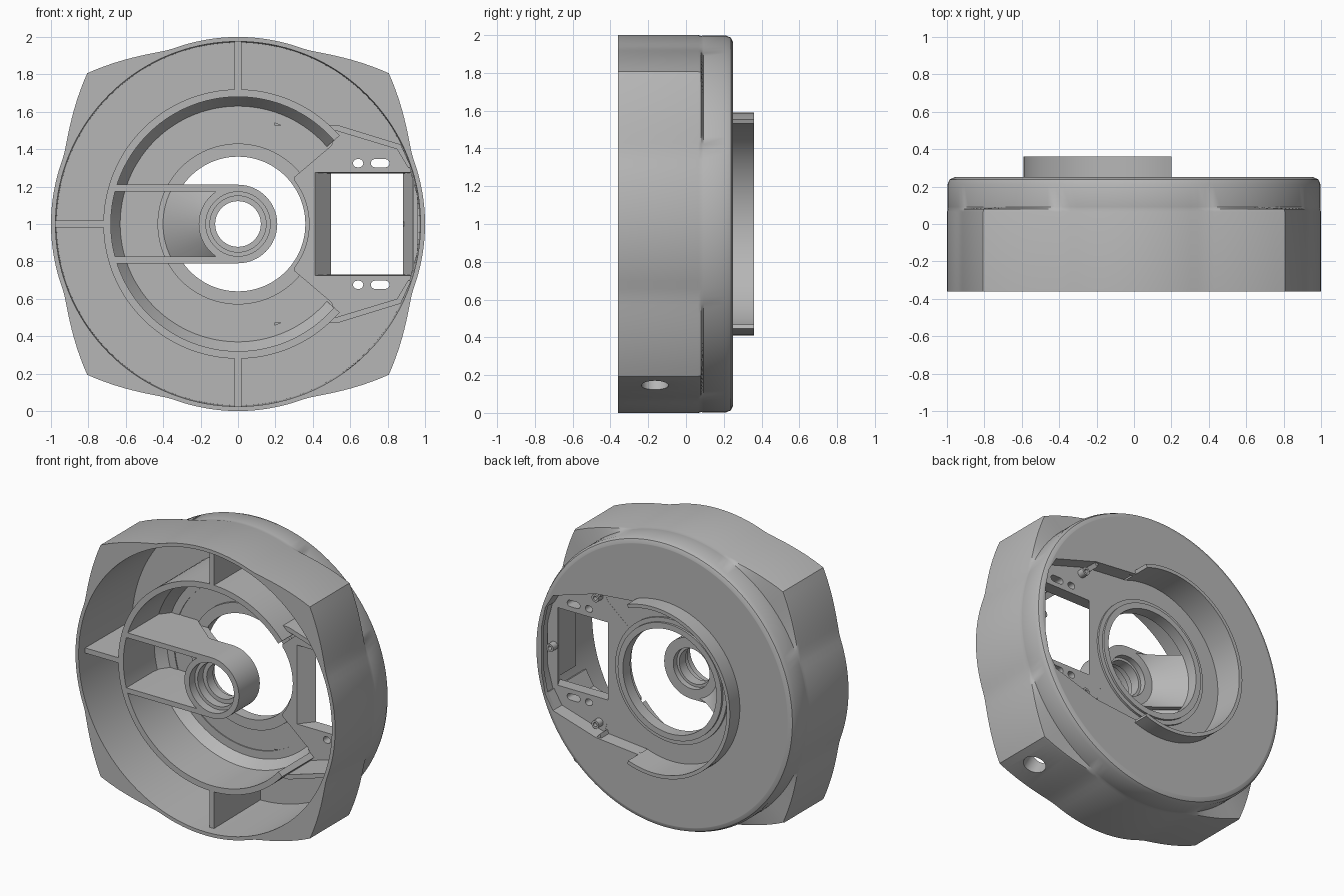
import bpy, bmesh
from math import sin, cos, pi, radians, degrees
from mathutils import Vector, Matrix

if "Cube" in bpy.data.objects:
    bpy.data.objects.remove(bpy.data.objects["Cube"])

CENTRE_Z = 1.0
FRONT = -0.29
grey = bpy.data.materials.new("matt grey")
grey.use_nodes = True
grey.diffuse_color = (0.47, 0.47, 0.47, 1)
grey.node_tree.nodes["Principled BSDF"].inputs["Base Color"].default_value = grey.diffuse_color


def finish(name, bm):
    bmesh.ops.recalc_face_normals(bm, faces=bm.faces)
    mesh = bpy.data.meshes.new(name)
    bm.to_mesh(mesh)
    bm.free()
    obj = bpy.data.objects.new(name, mesh)
    obj.data.materials.append(grey)
    bpy.context.collection.objects.link(obj)
    return obj


def loft(name, rings):
    """Closed solid through (outline, depth) pairs; outlines are (x, height) points."""
    bm = bmesh.new()
    loops = [[bm.verts.new((x, y, z + CENTRE_Z)) for x, z in pts] for pts, y in rings]
    n = len(loops[0])
    for a, b in zip(loops, loops[1:]):
        for i in range(n):
            j = (i + 1) % n
            bm.faces.new((a[i], a[j], b[j], b[i]))
    bm.faces.new(loops[0])
    bm.faces.new(loops[-1])
    return finish(name, bm)


def extrude(name, pts, y0, y1):
    return loft(name, [(pts, y0), (pts, y1)])


def lathe(name, profile, start=0, end=360, steps=96):
    """Turn a closed (radius, depth) profile about the depth axis."""
    bm = bmesh.new()
    full = end - start == 360
    loops = []
    for k in range(steps if full else steps + 1):
        t = radians(start + (end - start) * k / steps)
        loops.append([bm.verts.new((r * cos(t), y, r * sin(t) + CENTRE_Z)) for r, y in profile])
    pairs = list(zip(loops, loops[1:])) + ([(loops[-1], loops[0])] if full else [])
    n = len(profile)
    for a, b in pairs:
        for i in range(n):
            j = (i + 1) % n
            bm.faces.new((a[i], a[j], b[j], b[i]))
    if not full:
        bm.faces.new(loops[0])
        bm.faces.new(loops[-1])
    return finish(name, bm)


def combine(obj, tool, operation="DIFFERENCE"):
    mod = obj.modifiers.new("cut", "BOOLEAN")
    mod.operation, mod.object, mod.solver = operation, tool, "EXACT"
    bpy.context.view_layer.objects.active = obj
    bpy.ops.object.modifier_apply(modifier=mod.name)
    bpy.data.objects.remove(tool)


def circle(r, n=144):
    return [(r * cos(2 * pi * i / n), r * sin(2 * pi * i / n)) for i in range(n)]


def rect(x0, x1, z0, z1):
    return [(x0, z0), (x1, z0), (x1, z1), (x0, z1)]


def slot(x0, x1, z, r, n=8):
    arc = [pi / 2 + pi * i / n for i in range(n + 1)]
    return ([(x0 + r + r * cos(a), z + r * sin(a)) for a in arc]
            + [(x1 - r - r * cos(a), z - r * sin(a)) for a in arc])


def cornered(inset, n=144):
    """Circle swelling to four corners."""
    pts = []
    for i in range(n):
        a = 2 * pi * i / n
        off = abs(degrees(a) % 90 - 45)
        r = 1 - inset + 0.14 * max(0, 1 - off / 24) ** 1.3
        pts.append((r * cos(a), r * sin(a)))
    return pts


def panel():
    """Outline of the sunken rear panel: round end plus tapering wing."""
    arc = [radians(70 + 220 * i / 60) for i in range(61)]
    low = [(0.52, -0.5), (0.85, -0.4), (0.91, -0.3), (0.94, -0.15)]
    return ([(0.565 * cos(a), 0.565 * sin(a)) for a in arc]
            + low + [(x, -z) for x, z in reversed(low)])


# Outer housing: solid corners at the front, round rear with a soft edge, round cavity
housing = loft("housing", [(cornered(0), -0.36), (cornered(0), 0.065), (cornered(0.004), 0.08),
                           (circle(0.998), 0.092), (circle(0.998), 0.21), (circle(0.986), 0.238),
                           (circle(0.96), 0.25), (circle(0.957), 0.25)])
combine(housing, loft("cavity", [(circle(0.977), -0.5), (circle(0.97), 0.22)]))
combine(housing, extrude("panel_cutter", panel(), 0.1, 0.4))

# Drilled hole through the lower corner
bm = bmesh.new()
axis = Vector((0.5, 0, -0.87))
bmesh.ops.create_cone(bm, cap_ends=True, segments=32, radius1=0.072, radius2=0.072, depth=0.4,
                      matrix=Matrix.Translation((0.67, -0.165, 0.165))
                      @ axis.to_track_quat("Z", "Y").to_matrix().to_4x4())
combine(housing, finish("drill", bm))

# Inner tube with a chamfer at the foot of its bore, open towards the window side
tube = lathe("inner_tube", [(0.72, FRONT), (0.68, FRONT), (0.68, 0.05), (0.63, 0.118),
                            (0.575, 0.118), (0.575, 0.245), (0.72, 0.245)], 41, 319)
combine(tube, extrude("panel_cutter", panel(), 0.15, 0.4))

# Raised lip on the rear
lathe("rear_lip", [(0.59, 0.125), (0.59, 0.36), (0.565, 0.36), (0.565, 0.125)], 70, 290, 60)

# Floor of the panel, and the thicker plate that holds the window
floor = extrude("panel_floor", panel(), 0.12, 0.15)
half = [(0.3, 0.25), (0.5, 0.42), (0.52, 0.5), (0.85, 0.4), (0.92, 0.3), (0.96, 0.15)]
plate = extrude("window_plate", half + [(x, -z) for x, z in reversed(half)], 0.06, 0.151)
for part in (floor, plate):
    combine(part, extrude("bore", circle(0.38), -0.1, 0.4))
    combine(part, loft("window", [(rect(0.41, 0.93, -0.275, 0.275), 0.058),
                                  (rect(0.5, 0.88, -0.27, 0.27), 0.155)]))
    for z in (-0.325, 0.325):
        for x0, x1 in ((0.615, 0.67), (0.71, 0.81)):
            combine(part, extrude("slot", slot(x0, x1, z, 0.022), 0, 0.3))

# Guard wall on the outer side of the window
extrude("window_side_wall", rect(0.93, 0.942, -0.25, 0.25), -0.12, 0.07)

# Collar around the central opening
lathe("opening_collar", [(0.36, 0.18), (0.36, 0.1), (0.43, 0.1), (0.43, 0.165),
                         (0.4, 0.165), (0.4, 0.18)])

# Wing walls beside the window
for s in (1, -1):
    wall = [(0.5, 0.475), (0.52, 0.5), (0.85, 0.4), (0.91, 0.3), (0.925, 0.305),
            (0.87, 0.425), (0.53, 0.53), (0.48, 0.53)]
    extrude("wing_wall", [(x, s * z) for x, z in wall], -0.2, 0.235)

# Small screw bosses on the panel
for x, z in ((0.56, 0.44), (0.56, -0.44), (0.91, 0)):
    boss = lathe("screw_boss", [(0.014, 0.14), (0.014, 0.2), (0.028, 0.2), (0.028, 0.14)], steps=20)
    boss.location = (x, 0, z)

# Ribs joining tube and housing
extrude("left_rib", rect(-0.98, -0.71, -0.018, 0.018), FRONT, 0.23)
for s in (1, -1):
    extrude("upright_rib", rect(-0.018, 0.018, *sorted((s * 0.71, s * 0.98))), FRONT, 0.23)

# Arm walls carrying the hub
side = [(-0.69, FRONT), (0, FRONT), (0, -0.06), (-0.18, -0.06), (-0.42, 0.14), (-0.64, 0.14)]
for s in (1, -1):
    bm = bmesh.new()
    a, b = ([bm.verts.new((x, y, CENTRE_Z + s * h)) for x, y in side] for h in (0.175, 0.21))
    bm.faces.new(a)
    bm.faces.new(b)
    for i in range(len(side)):
        j = (i + 1) % len(side)
        bm.faces.new((a[i], a[j], b[j], b[i]))
    arm = finish("arm_wall", bm)
    combine(arm, extrude("hub_clearance", circle(0.19), -0.5, 0.3))

# Sloping web between hub and floor
web = lathe("arm_web", [(0.42, 0.12), (0.2, -0.11), (0.2, -0.06), (0.4, 0.15)])
combine(web, extrude("web_limit", rect(-0.6, -0.05, -0.19, 0.19), -0.4, 0.4), "INTERSECT")

# Hub with a stepped bore
lathe("hub", [(0.21, FRONT), (0.172, FRONT), (0.172, -0.23), (0.15, -0.23), (0.15, -0.17),
              (0.122, -0.17), (0.122, -0.1), (0.14, -0.1), (0.14, -0.06), (0.21, -0.06)], steps=64)

# Smooth curved walls, crisp edges
bpy.ops.object.select_all(action="DESELECT")
for obj in bpy.context.scene.objects:
    if obj.type == "MESH":
        obj.select_set(True)
        bpy.context.view_layer.objects.active = obj
bpy.ops.object.shade_smooth_by_angle(angle=radians(30))
